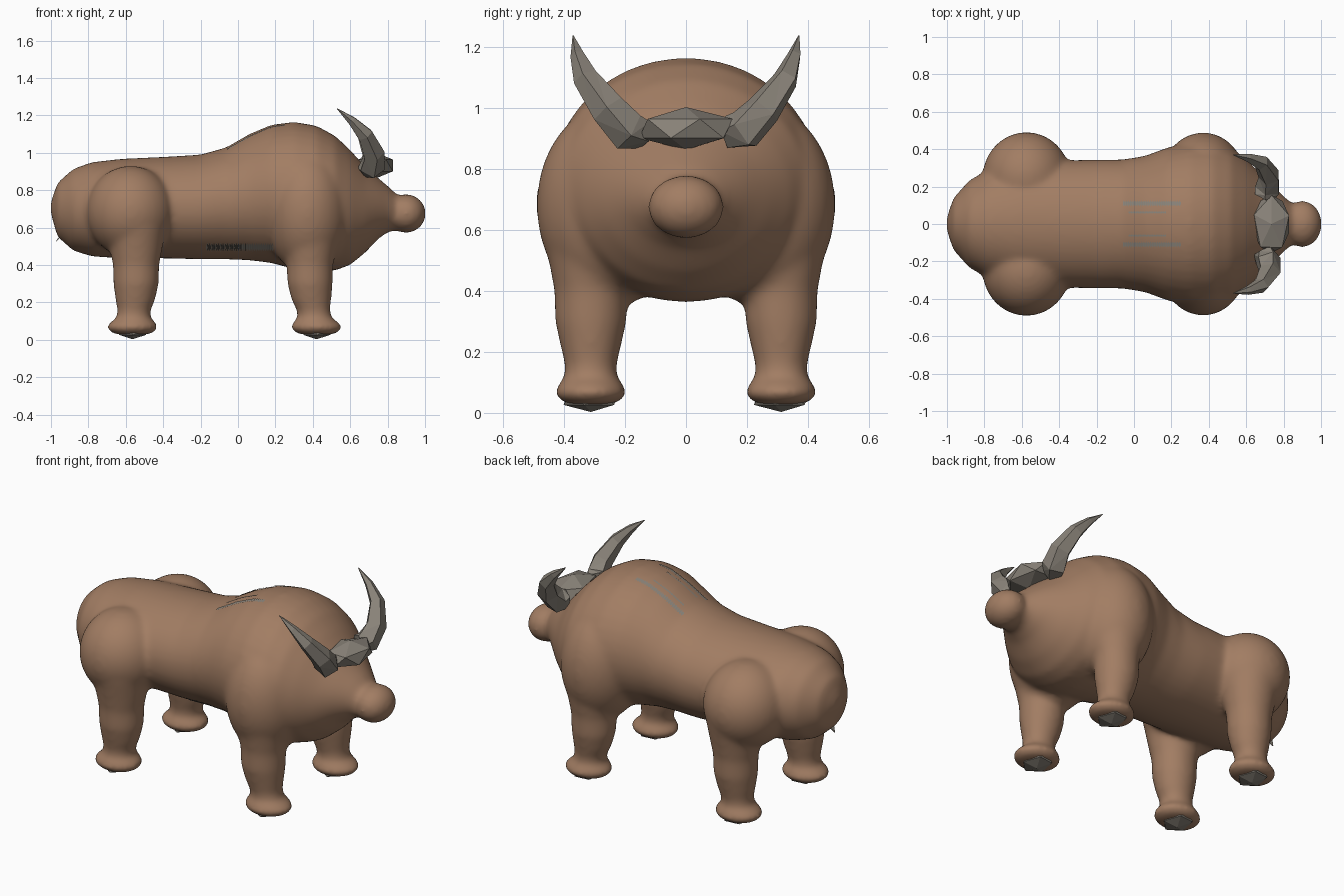
import bpy, bmesh, math
from mathutils import Vector, Matrix
from mathutils.bvhtree import BVHTree

cube = bpy.data.objects.get("Cube")
if cube:
    bpy.data.objects.remove(cube, do_unlink=True)


def material(name, rgb):
    m = bpy.data.materials.new(name)
    m.use_nodes = True
    m.diffuse_color = (*rgb, 1)
    bsdf = m.node_tree.nodes["Principled BSDF"]
    bsdf.inputs["Base Color"].default_value = (*rgb, 1)
    bsdf.inputs["Roughness"].default_value = 0.8
    return m


HIDE = material("brown hide", (0.36, 0.205, 0.125))
HORN = material("grey horn", (0.25, 0.225, 0.19))


def make(name, bm, mat, smooth=False):
    bmesh.ops.recalc_face_normals(bm, faces=bm.faces)
    me = bpy.data.meshes.new(name)
    bm.to_mesh(me)
    bm.free()
    me.materials.append(mat)
    for p in me.polygons:
        p.use_smooth = smooth
    ob = bpy.data.objects.new(name, me)
    bpy.context.scene.collection.objects.link(ob)
    return ob


def loft(bm, rings, sides):
    """Skin closed rings, each given as centre, u radius vector, v radius vector."""
    loops = []
    for c, u, v in rings:
        angles = [2 * math.pi * i / sides for i in range(sides)]
        loops.append([bm.verts.new(Vector(c) + Vector(u) * math.cos(a) + Vector(v) * math.sin(a))
                      for a in angles])
    for a, b in zip(loops, loops[1:]):
        for i in range(sides):
            j = (i + 1) % sides
            bm.faces.new((a[i], a[j], b[j], b[i]))
    bm.faces.new(loops[0][::-1])
    bm.faces.new(loops[-1])


def ellipsoid(bm, centre, radii):
    bmesh.ops.create_uvsphere(bm, u_segments=32, v_segments=20, radius=1,
                              matrix=Matrix.Translation(centre) @ Matrix.Diagonal((*radii, 1)))


def low_poly_ball(name, centre, radii, turn=0):
    bm = bmesh.new()
    bmesh.ops.create_icosphere(bm, subdivisions=1, radius=1)
    bmesh.ops.rotate(bm, verts=bm.verts, matrix=Matrix.Rotation(turn, 3, "Z"))
    bmesh.ops.scale(bm, verts=bm.verts, vec=radii)
    bmesh.ops.translate(bm, verts=bm.verts, vec=centre)
    return make(name, bm, HORN)


# Torso: x, belly height, back height, half width
torso = [(-1.0, .67, .74, .04), (-.965, .55, .84, .14), (-.88, .475, .915, .235),
         (-.78, .445, .95, .29), (-.62, .435, .968, .33), (-.4, .435, .978, .34),
         (-.2, .43, .99, .345), (-.06, .43, 1.03, .345), (.06, .425, 1.1, .365),
         (.18, .41, 1.15, .41), (.3, .377, 1.165, .435), (.42, .362, 1.145, .435),
         (.52, .37, 1.09, .405), (.6, .4, 1.015, .345), (.68, .465, .925, .27),
         (.75, .54, .865, .2), (.81, .58, .815, .14), (.86, .585, .765, .1)]
bm = bmesh.new()
loft(bm, [((x, 0, (lo + hi) / 2), (0, w, 0), (0, 0, (hi - lo) / 2)) for x, lo, hi, w in torso], 40)

# Snout, shoulders and haunches
ellipsoid(bm, (.9, 0, .675), (.105, .126, .104))
for side in (-1, 1):
    ellipsoid(bm, (.37, side * .24, .68), (.225, .25, .33))
    ellipsoid(bm, (-.575, side * .25, .685), (.235, .242, .245))

# Legs with flared feet: height, x radius, y radius
leg = [(.028, .09, .075), (.045, .125, .108), (.07, .14, .12), (.09, .125, .108),
       (.12, .09, .086), (.16, .09, .086), (.21, .106, .098), (.3, .122, .118),
       (.4, .124, .12), (.48, .14, .135), (.6, .16, .16)]
for foot_x, lean in ((.42, -.035), (-.565, .02)):
    for side in (-1, 1):
        loft(bm, [((foot_x + lean * min(1, max(0, (z - .07) / .18)), side * .312, z),
                   (rx, 0, 0), (0, ry, 0)) for z, rx, ry in leg], 28)

# Fuse everything into one soft skin
body = make("body", bm, HIDE)
remesh = body.modifiers.new("fuse", "REMESH")
remesh.mode = "VOXEL"
remesh.voxel_size = .0125
soften = body.modifiers.new("soften", "SMOOTH")
soften.factor = .5
soften.iterations = 24
bpy.context.view_layer.update()
depsgraph = bpy.context.evaluated_depsgraph_get()
skin = bpy.data.meshes.new_from_object(body.evaluated_get(depsgraph))
body.modifiers.clear()
body.data = skin
skin.materials.clear()
skin.materials.append(HIDE)
for p in skin.polygons:
    p.use_smooth = True
    p.material_index = 0

# Faceted brow plate and hooves
low_poly_ball("brow_plate", (.735, 0, .932), (.11, .172, .07), .3)
for end, foot_x in (("front", .42), ("rear", -.565)):
    for word, side in (("left", 1), ("right", -1)):
        low_poly_ball(f"{end}_{word}_hoof", (foot_x, side * .312, .045), (.085, .1, .042), .4)

# Curved horns: centre point and radius
path = [((.69, .14, .92), .055), ((.715, .19, .925), .07), ((.725, .255, .995), .06),
        ((.68, .328, 1.095), .043), ((.61, .355, 1.17), .024), ((.53, .37, 1.236), .002)]
for word, side in (("left", 1), ("right", -1)):
    pts = [Vector((x, y * side, z)) for (x, y, z), r in path]
    rings = []
    for i, p in enumerate(pts):
        along = (pts[min(i + 1, len(pts) - 1)] - pts[max(i - 1, 0)]).normalized()
        u = along.cross(Vector((0, side, -.6))).normalized()
        r = path[i][1]
        rings.append((p, u * r, along.cross(u) * r))
    bm = bmesh.new()
    loft(bm, rings, 5)
    bmesh.ops.triangulate(bm, faces=bm.faces)
    make(f"{word}_horn", bm, HORN)

# Short tail spike
bm = bmesh.new()
loft(bm, [((-.9, 0, .6), (0, .03, 0), (.025, 0, .025)),
          ((-.945, 0, .56), (0, .025, 0), (.02, 0, .02)),
          ((-.972, 0, .525), (0, .004, 0), (.004, 0, .004))], 5)
make("tail", bm, HORN)

# Ragged bristle strips lying on the skin
tree = BVHTree.FromPolygons([v.co for v in skin.vertices], [p.vertices for p in skin.polygons])


def bristles(name, x0, x1, across, width, cast):
    """Serrated ribbon projected onto the skin; cast gives ray start and direction."""
    bm = bmesh.new()
    steps = max(8, round((x1 - x0) / .006))
    rows = []
    for i in range(steps + 1):
        x = x0 + (x1 - x0) * i / steps
        half = width * (.5 if i % 2 else .2)
        row = []
        for s in (across - half, across + half):
            start, ray = cast(x, s)
            hit, normal, _, _ = tree.ray_cast(Vector(start), Vector(ray))
            row.append(bm.verts.new(hit - Vector(ray) * .004))
        rows.append(row)
    for a, b in zip(rows, rows[1:]):
        bm.faces.new((a[0], b[0], b[1], a[1]))
    make(name, bm, HORN)


def from_above(x, s):
    return (x, s, 2), (0, 0, -1)


def from_right(x, s):
    return (x, -2, s), (0, 1, 0)


for word, side in (("left", 1), ("right", -1)):
    bristles(f"outer_{word}_back_bristles", -.06, .25, side * .11, .032, from_above)
    bristles(f"inner_{word}_back_bristles", -.03, .17, side * .062, .014, from_above)
bristles("belly_bristles", -.17, .19, .495, .045, from_right)
